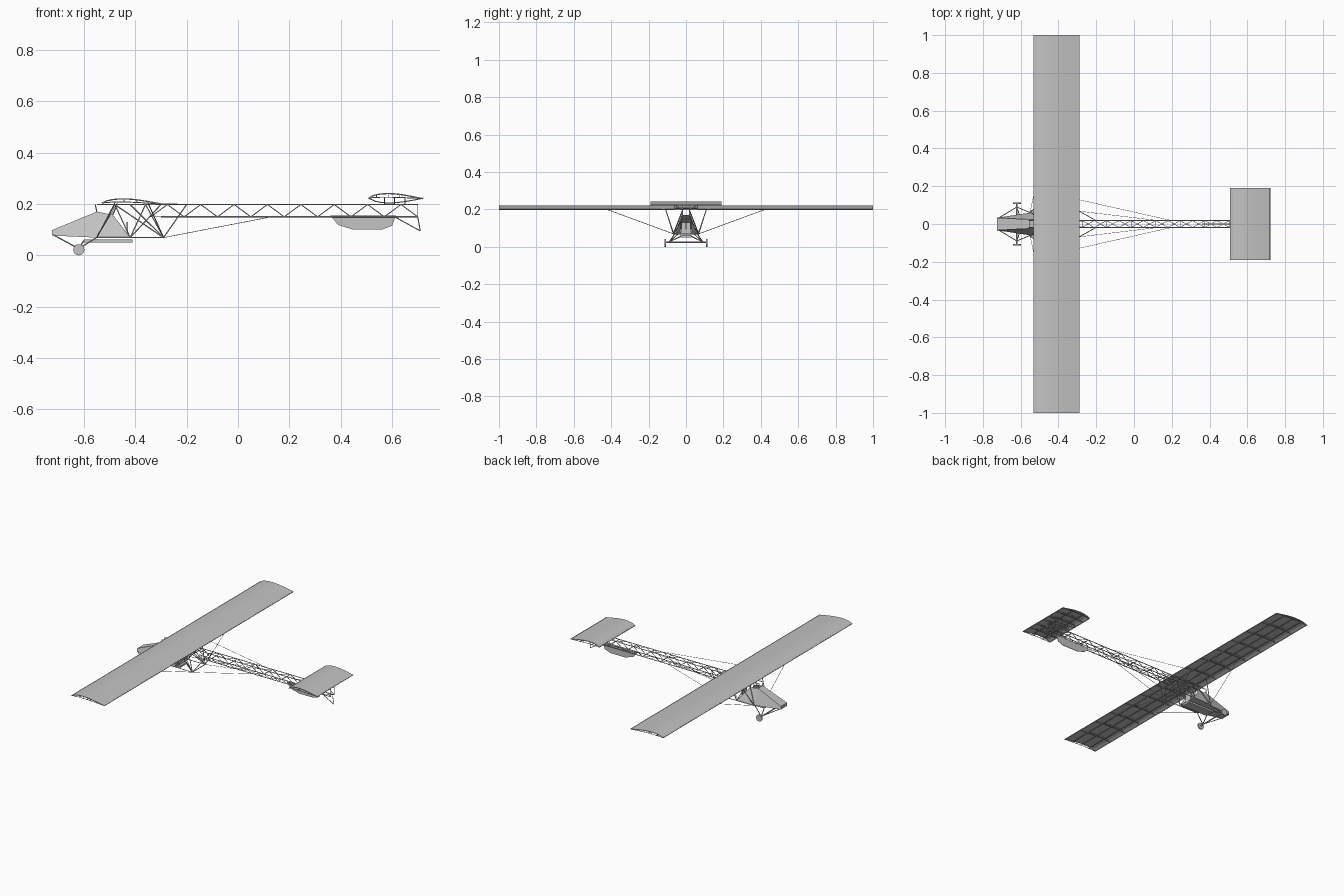
import bpy, bmesh, math
from mathutils import Vector, Matrix

cube = bpy.data.objects.get("Cube")
if cube:
    bpy.data.objects.remove(cube, do_unlink=True)

grey = bpy.data.materials.new("fabric_grey")
grey.use_nodes = True
grey.diffuse_color = (0.55, 0.55, 0.55, 1)
grey.node_tree.nodes["Principled BSDF"].inputs["Base Color"].default_value = (0.55, 0.55, 0.55, 1)


def finish(name, bm, smooth=False):
    bmesh.ops.recalc_face_normals(bm, faces=bm.faces)
    mesh = bpy.data.meshes.new(name)
    bm.to_mesh(mesh)
    bm.free()
    mesh.materials.append(grey)
    obj = bpy.data.objects.new(name, mesh)
    bpy.context.collection.objects.link(obj)
    for p in mesh.polygons:
        p.use_smooth = smooth
    return obj


def add_tube(bm, a, b, r, sides=6):
    a, b = Vector(a), Vector(b)
    d = b - a
    m = Matrix.Translation((a + b) / 2) @ d.to_track_quat("Z", "Y").to_matrix().to_4x4()
    bmesh.ops.create_cone(bm, cap_ends=True, segments=sides, radius1=r, radius2=r, depth=d.length, matrix=m)


def tubes(name, segments, r=0.002, mirror=False):
    bm = bmesh.new()
    for a, b in segments:
        add_tube(bm, a, b, r)
        if mirror:
            add_tube(bm, (a[0], -a[1], a[2]), (b[0], -b[1], b[2]), r)
    return finish(name, bm)


def path(points):
    return list(zip(points, points[1:]))


def box(name, lo, hi):
    bm = bmesh.new()
    lo, hi = Vector(lo), Vector(hi)
    m = Matrix.Translation((lo + hi) / 2) @ Matrix.Diagonal((*(hi - lo), 1))
    bmesh.ops.create_cube(bm, size=1, matrix=m)
    return finish(name, bm)


def arc(x0, x1, z0, z1, rise, n=14):
    # Cambered chord line with its crest ahead of the middle
    out = []
    for i in range(n + 1):
        t = i / n
        out.append((x0 + (x1 - x0) * t, z0 + (z1 - z0) * t + rise * math.sin(math.pi * t ** 0.7)))
    return out


def skin(name, profile, half):
    # Thin fabric sheet swept along y
    bm = bmesh.new()
    outer = profile + [(x, z - 0.002) for x, z in reversed(profile)]
    ends = [[bm.verts.new((x, y, z)) for x, z in outer] for y in (-half, half)]
    n = len(outer)
    for i in range(n):
        j = (i + 1) % n
        bm.faces.new((ends[0][i], ends[0][j], ends[1][j], ends[1][i]))
    m = len(profile)
    for e in ends:
        for i in range(m - 1):
            bm.faces.new((e[i], e[i + 1], e[n - 2 - i], e[n - 1 - i]))
    return finish(name, bm)


def ribs(name, profile, lower, ys, r=0.0018):
    segs = []
    for y in ys:
        up = [(x, y, z - 0.003) for x, z in profile]
        low = [(x, y, z) for x, z in lower]
        segs += path(up) + path(low)
        segs += [(up[i], low[i]) for i in range(2, len(up) - 1, 3)]
    return tubes(name, segs, r)


# Main wing: fabric, ribs and spars
wing = arc(-0.53, -0.29, 0.206, 0.201, 0.018)
wing_low = arc(-0.53, -0.29, 0.203, 0.199, 0.006)
skin("wing_skin", wing, 1.0)
ribs("wing_ribs", wing, wing_low, [-0.998 + 1.996 * i / 14 for i in range(15)])
tubes("wing_spars", [((x, -1, z), (x, 1, z)) for x, z in
      ((-0.53, 0.205), (-0.48, 0.206), (-0.42, 0.207), (-0.35, 0.204), (-0.29, 0.2))], 0.0025)

# Tailplane
tail = arc(0.51, 0.72, 0.226, 0.223, 0.018)
tail_low = arc(0.51, 0.72, 0.223, 0.221, 0.004)
skin("tail_skin", tail, 0.19)
ribs("tail_ribs", tail, tail_low, [-0.188 + 0.376 * i / 6 for i in range(7)])
tubes("tail_spars", [((x, -0.19, 0.223), (x, 0.19, 0.223)) for x in (0.51, 0.57, 0.65, 0.72)], 0.0022)
tubes("tail_mount", [(p, q) for y in (-0.06, 0.06) for p, q in path(
      [(x, y, z) for x, z in arc(0.51, 0.72, 0.222, 0.222, -0.018, 8)])]
      + [((0.57, -0.06, 0.205), (0.57, 0.06, 0.205)), ((0.65, -0.06, 0.207), (0.65, 0.06, 0.207))])
tubes("tail_posts", [((x, 0.018, 0.198), (x, y, 0.224)) for x in (0.57, 0.61, 0.65) for y in (0.018, 0.06)],
      mirror=True)

# Lattice boom: four longerons with zigzag bracing
W, LOW, TOP, END = 0.018, 0.15, 0.198, 0.7
boom = [((-0.55, W, TOP), (END, W, TOP)), ((-0.3, W, LOW), (END, W, LOW))]
tubes("boom_longerons", boom, 0.0026, mirror=True)
bays = 16
xs = [-0.34 + (END + 0.34) * i / bays for i in range(bays + 1)]
side = [(x, W, TOP if i % 2 else LOW) for i, x in enumerate(xs)]
tubes("boom_side_bracing", path(side), 0.0018, mirror=True)
deck = []
for z in (LOW, TOP):
    flip = 1 if z == LOW else -1
    deck += path([(x, W * flip * (-1) ** i, z) for i, x in enumerate(xs)])
    deck += [((x, -W, z), (x, W, z)) for x in xs[1::2]]
deck += [((END, y, LOW), (END, y, TOP)) for y in (-W, W)]
tubes("boom_deck_bracing", deck, 0.0016)

# Fin below the boom
bm = bmesh.new()
outline = [(0.36, 0.155), (0.615, 0.155), (0.6, 0.115), (0.56, 0.1), (0.45, 0.1), (0.39, 0.118)]
bmesh.ops.create_circle(bm, cap_ends=True, segments=len(outline), radius=1)
bm.verts.ensure_lookup_table()
for v, (x, z) in zip(bm.verts, outline):
    v.co = (x, -0.0015, z)
ext = bmesh.ops.extrude_face_region(bm, geom=bm.faces[:])
for v in ext["geom"]:
    if isinstance(v, bmesh.types.BMVert):
        v.co.y += 0.003
finish("fin", bm)
tubes("tail_skid", [((END, 0, LOW), (0.71, 0, 0.095)), ((0.61, 0, LOW), (0.71, 0, 0.095))])

# Nose pod: stations of x, half width and height, open behind
bm = bmesh.new()
low = [(-0.725, 0.033, 0.077), (-0.55, 0.06, 0.069), (-0.42, 0.065, 0.069)]
top = [(-0.725, 0.033, 0.098), (-0.55, 0.024, 0.17), (-0.488, 0.022, 0.158)]
rows = []
for s in (1, -1):
    rows.append([[bm.verts.new((x, s * y, z)) for x, y, z in line] for line in (low, top)])
(ll, lt), (rl, rt) = rows
for i in range(2):
    for a, b in ((ll, lt), (rl, rt), (ll, rl)):
        bm.faces.new((a[i], a[i + 1], b[i + 1], b[i]))
bm.faces.new((lt[0], lt[1], rt[1], rt[0]))
bm.faces.new((ll[0], lt[0], rt[0], rl[0]))
pod = finish("nose_pod", bm)
mod = pod.modifiers.new("thickness", "SOLIDIFY")
mod.thickness = 0.002

# Seat and floor board
box("floor_board", (-0.6, -0.03, 0.05), (-0.41, 0.03, 0.062))
box("seat", (-0.48, -0.03, 0.07), (-0.43, 0.03, 0.078))
box("seat_back", (-0.435, -0.025, 0.075), (-0.428, 0.025, 0.13))

# Cabin frame between the pod and the wing
foot, rear = (-0.55, 0.065, 0.069), (-0.29, 0.068, 0.069)
frame = [(foot, rear), (foot, (-0.48, W, TOP)), (rear, (-0.36, W, TOP)),
         (rear, (-0.48, W, TOP)), (rear, (-0.2, W, TOP)), (rear, (-0.42, W, TOP)),
         ((-0.42, 0.065, 0.069), (-0.48, W, TOP)), ((-0.42, 0.065, 0.069), (-0.36, W, TOP)),
         ((-0.42, 0.065, 0.069), (-0.3, W, TOP)), ((-0.55, 0.024, 0.17), (-0.556, W, TOP)),
         ((-0.488, 0.022, 0.158), (-0.47, W, TOP)), (foot, (-0.48, 0.11, 0.203)),
         (rear, (-0.35, 0.11, 0.203))]
tubes("cabin_frame", frame, 0.0024, mirror=True)
tubes("cabin_crossbars", [((x, -0.067, 0.069), (x, 0.067, 0.069)) for x in (-0.55, -0.42, -0.29)], 0.0024)

# Bracing wires
wires = [(foot, (-0.47, 0.43, 0.203)), (rear, (-0.35, 0.43, 0.202)),
         (rear, (0.13, W, LOW)), ((-0.32, 0.135, 0.2), (0.2, W, TOP))]
tubes("bracing_wires", wires, 0.0012, mirror=True)

# Undercarriage
axle = (-0.62, 0.11, 0.024)
tubes("axle", [((-0.62, -0.112, 0.024), (-0.62, 0.112, 0.024))], 0.004)
tubes("gear_legs", [((-0.62, 0.09, 0.026), (-0.72, 0.03, 0.08)),
                    ((-0.62, 0.09, 0.026), (-0.55, 0.06, 0.07)),
                    ((-0.62, 0.09, 0.026), (-0.6, 0.025, 0.058))], 0.0026, mirror=True)
for label, s in (("left", 1), ("right", -1)):
    bm = bmesh.new()
    add_tube(bm, (-0.62, s * 0.106, 0.0215), (-0.62, s * 0.114, 0.0215), 0.0215, 20)
    finish(label + "_wheel", bm)
